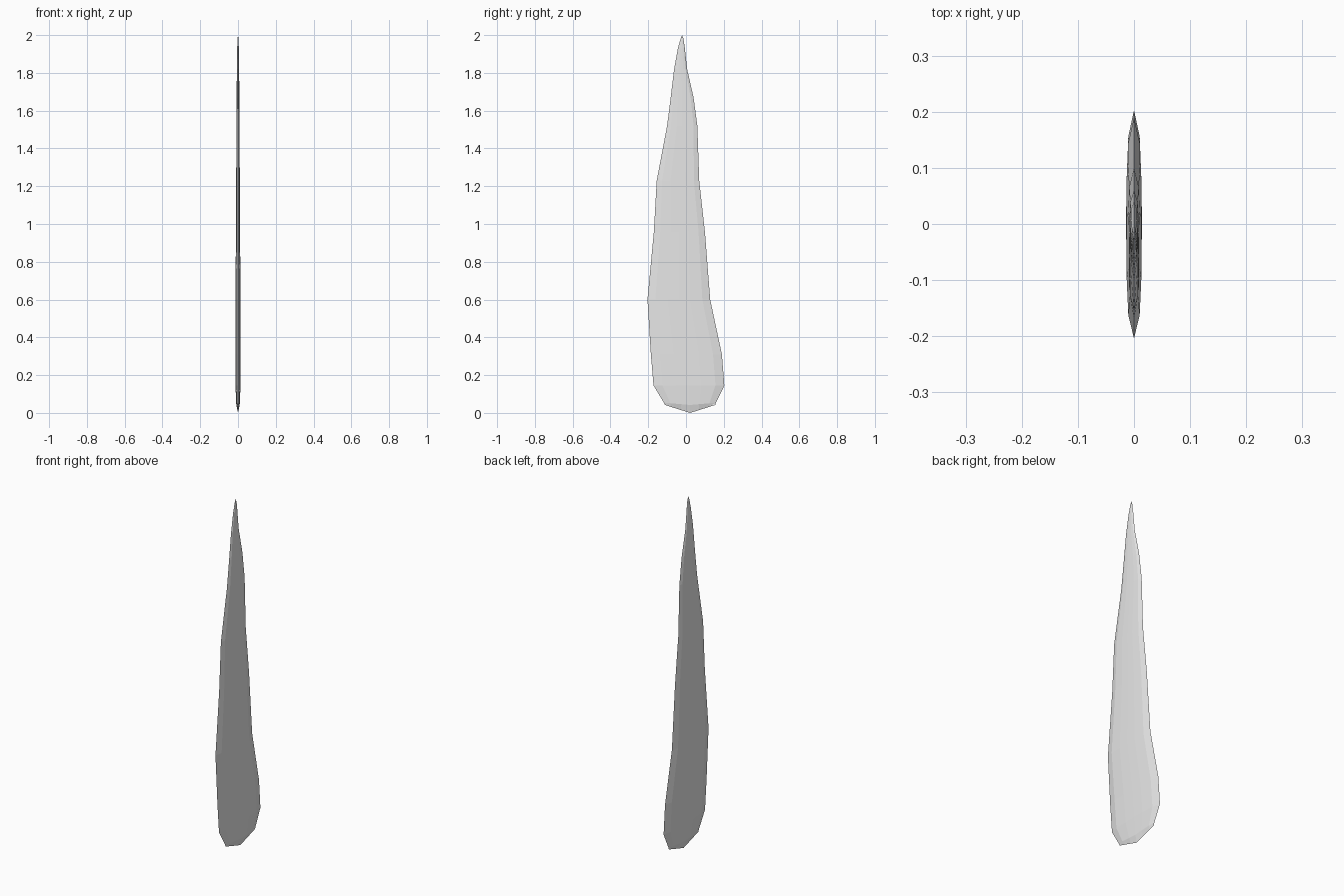
import bpy, bmesh

cube = bpy.data.objects.get("Cube")
if cube:
    bpy.data.objects.remove(cube, do_unlink=True)

grey = bpy.data.materials.new("pale_grey")
grey.use_nodes = True
color = (0.8, 0.8, 0.8, 1)
grey.diffuse_color = color
grey.node_tree.nodes["Principled BSDF"].inputs["Base Color"].default_value = color

# Cross-section: position across the blade (-1 to 1) and share of the thickness
SECTION = [(-1, 0), (-0.75, 0.75), (-0.35, 0.97), (0, 1), (0.35, 0.97), (0.75, 0.75), (1, 0)]

# Rows from the base up: z, front edge y, back edge y, half thickness, z rise at the edges
ROWS = [
    (0.00, -0.112, 0.155, 0.000, 0.042),
    (0.042, -0.117, 0.159, 0.009, 0.012),
    (0.145, -0.172, 0.203, 0.0135, 0),
    (0.31, -0.186, 0.190, 0.0140, 0),
    (0.60, -0.204, 0.128, 0.0135, 0),
    (0.96, -0.170, 0.100, 0.0110, 0),
    (1.23, -0.155, 0.070, 0.0095, 0),
    (1.52, -0.100, 0.060, 0.0085, 0),
    (1.67, -0.081, 0.040, 0.0075, 0),
    (1.82, -0.063, 0.006, 0.0060, 0),
    (1.93, -0.043, -0.006, 0.0045, 0),
    (1.98, -0.029, -0.013, 0.0025, 0),
    (2.00, -0.021, -0.021, 0.0000, 0),
]

# Loft both sides of the blade, then weld them along the sharp rim
bm = bmesh.new()
for side in (-1, 1):
    grid = []
    for z, front, back, half, rise in ROWS:
        mid, reach = (front + back) / 2, (back - front) / 2
        grid.append([bm.verts.new((side * half * t, mid + reach * f, z + rise * abs(f)))
                     for f, t in SECTION])
    for low, high in zip(grid, grid[1:]):
        for i in range(len(SECTION) - 1):
            bm.faces.new((low[i], low[i + 1], high[i + 1], high[i]))
bmesh.ops.remove_doubles(bm, verts=bm.verts, dist=0.0002)
bmesh.ops.recalc_face_normals(bm, faces=bm.faces)

mesh = bpy.data.meshes.new("blade")
bm.to_mesh(mesh)
bm.free()
mesh.materials.append(grey)
blade = bpy.data.objects.new("blade", mesh)
bpy.context.collection.objects.link(blade)
